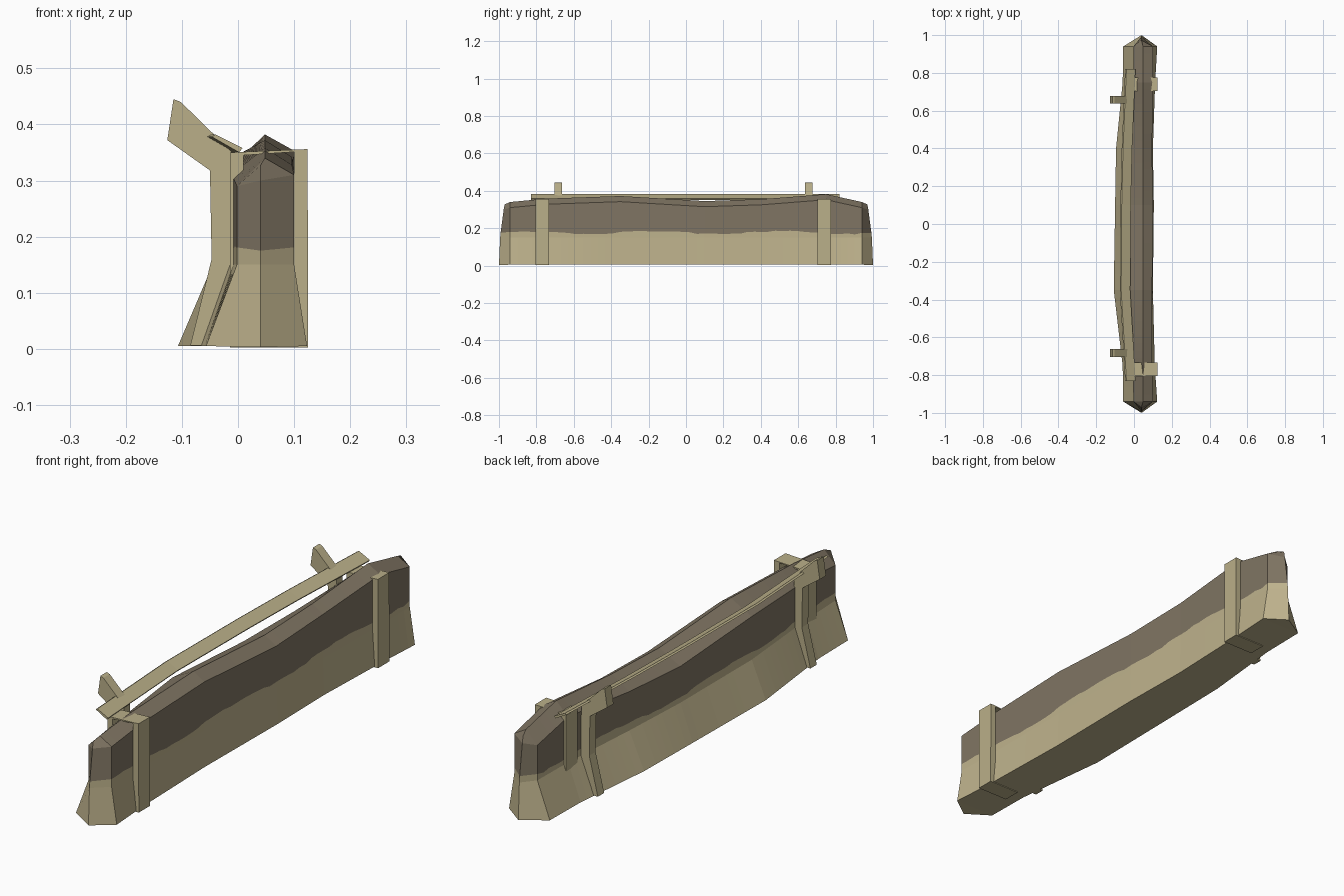
import bpy, bmesh, math, random

if "Cube" in bpy.data.objects:
    bpy.data.objects.remove(bpy.data.objects["Cube"])
random.seed(4)


def mat(name, rgb):
    m = bpy.data.materials.new(name)
    m.diffuse_color = (*rgb, 1)
    m.use_nodes = True
    m.node_tree.nodes["Principled BSDF"].inputs["Base Color"].default_value = m.diffuse_color
    return m


SAND = mat("sand_tan", (0.52, 0.45, 0.265))
BROWN = mat("dusty_brown", (0.215, 0.178, 0.125))
WOOD = mat("pale_wood", (0.49, 0.43, 0.25))


def loft(name, rings, mats, cap=True, rule=None):
    """Skin a list of equal-length closed rings."""
    bm = bmesh.new()
    vs = [[bm.verts.new(p) for p in r] for r in rings]
    n = len(rings[0])
    for a, b in zip(vs, vs[1:]):
        for i in range(n):
            j = (i + 1) % n
            f = bm.faces.new((a[i], a[j], b[j], b[i]))
            if rule:
                f.material_index = rule(i)
    if cap:
        bm.faces.new(vs[0])
        bm.faces.new(vs[-1])
    bmesh.ops.remove_doubles(bm, verts=bm.verts, dist=0.0004)
    bmesh.ops.dissolve_degenerate(bm, edges=bm.edges, dist=0.0002)
    bmesh.ops.recalc_face_normals(bm, faces=bm.faces)
    me = bpy.data.meshes.new(name)
    bm.to_mesh(me)
    bm.free()
    ob = bpy.data.objects.new(name, me)
    bpy.context.collection.objects.link(ob)
    for m in mats:
        me.materials.append(m)
    return ob


# Wall body: y, left foot, left wall, right wall, right foot, ridge height
STATIONS = [
    (-0.94, -0.057, -0.002, 0.100, 0.123, 0.340),
    (-0.75, -0.060, -0.010, 0.096, 0.110, 0.358),
    (-0.35, -0.107, -0.045, 0.096, 0.100, 0.372),
    (0.10, -0.100, -0.045, 0.100, 0.105, 0.345),
    (0.40, -0.095, -0.030, 0.095, 0.100, 0.355),
    (0.75, -0.060, -0.005, 0.102, 0.112, 0.382),
    (0.94, -0.057, -0.002, 0.100, 0.123, 0.340),
]


def body_ring(y, lf, l, r, rf, top, wave):
    return [(rf, y, 0.005), (r, y, 0.15), (r, y, wave), (r, y, top - 0.03),
            (0.048, y, top), (l, y, top - 0.05), (l, y, wave),
            (l, y, 0.15), (lf, y, 0.005)]


def nose_ring(s):
    # pointed end, leaning inward towards the top
    zs = [0.003, 0.15, 0.175, 0.30, 0.327, 0.30, 0.175, 0.15, 0.003]
    return [(0.04, s * (1 - 0.03 * (z / 0.327) ** 2), z) for z in zs]


rings = [nose_ring(-1)]
for a, b in zip(STATIONS, STATIONS[1:]):
    steps = max(1, round((b[0] - a[0]) / 0.04))
    for k in range(steps):
        t = k / steps
        v = [p + (q - p) * t for p, q in zip(a, b)]
        wave = 0.177 + 0.007 * math.sin(v[0] * 9 + 3.2) + random.uniform(-0.004, 0.004)
        rings.append(body_ring(*v, wave))
rings += [body_ring(*STATIONS[-1], 0.175), nose_ring(1)]
loft("wall_body", rings, [SAND, BROWN], cap=False,
     rule=lambda i: 1 if 2 <= i <= 5 else 0)

# Tilted, slightly bowed plank along the left top edge
plank = []
for y, dx in [(-0.83, 0), (-0.35, -0.028), (0.1, -0.025), (0.4, -0.018), (0.82, 0)]:
    plank.append([(-0.047 + dx, y, 0.378), (-0.040 + dx, y, 0.382),
                  (0.008 + dx, y, 0.358), (0.002 + dx, y, 0.350)])
loft("top_plank", plank, [WOOD])

# Bent brackets on the left side
BRACKET = [(-0.085, 0.006), (-0.055, 0.006), (-0.010, 0.15), (-0.012, 0.352),
           (-0.102, 0.440), (-0.115, 0.445), (-0.126, 0.372), (-0.050, 0.318),
           (-0.047, 0.16)]
for tag, y in (("front", -0.683), ("back", 0.657)):
    loft(tag + "_bracket",
         [[(x, y + d, z) for x, z in BRACKET] for d in (-0.02, 0.02)], [WOOD])

# Straps clasping the wall: closed loop around the section
OUTER = [(-0.014, 0.002), (0.125, 0.002), (0.124, 0.356), (-0.014, 0.350)]
INNER = [(0.006, 0.012), (0.100, 0.012), (0.100, 0.351), (0.010, 0.345)]
for tag, y in (("front", -0.768), ("back", 0.740)):
    loft(tag + "_strap",
         [[(o[0], y - 0.036, o[1]), (o[0], y + 0.036, o[1]),
           (n[0], y + 0.036, n[1]), (n[0], y - 0.036, n[1])]
          for o, n in zip(OUTER + OUTER[:1], INNER + INNER[:1])],
         [WOOD], cap=False)
